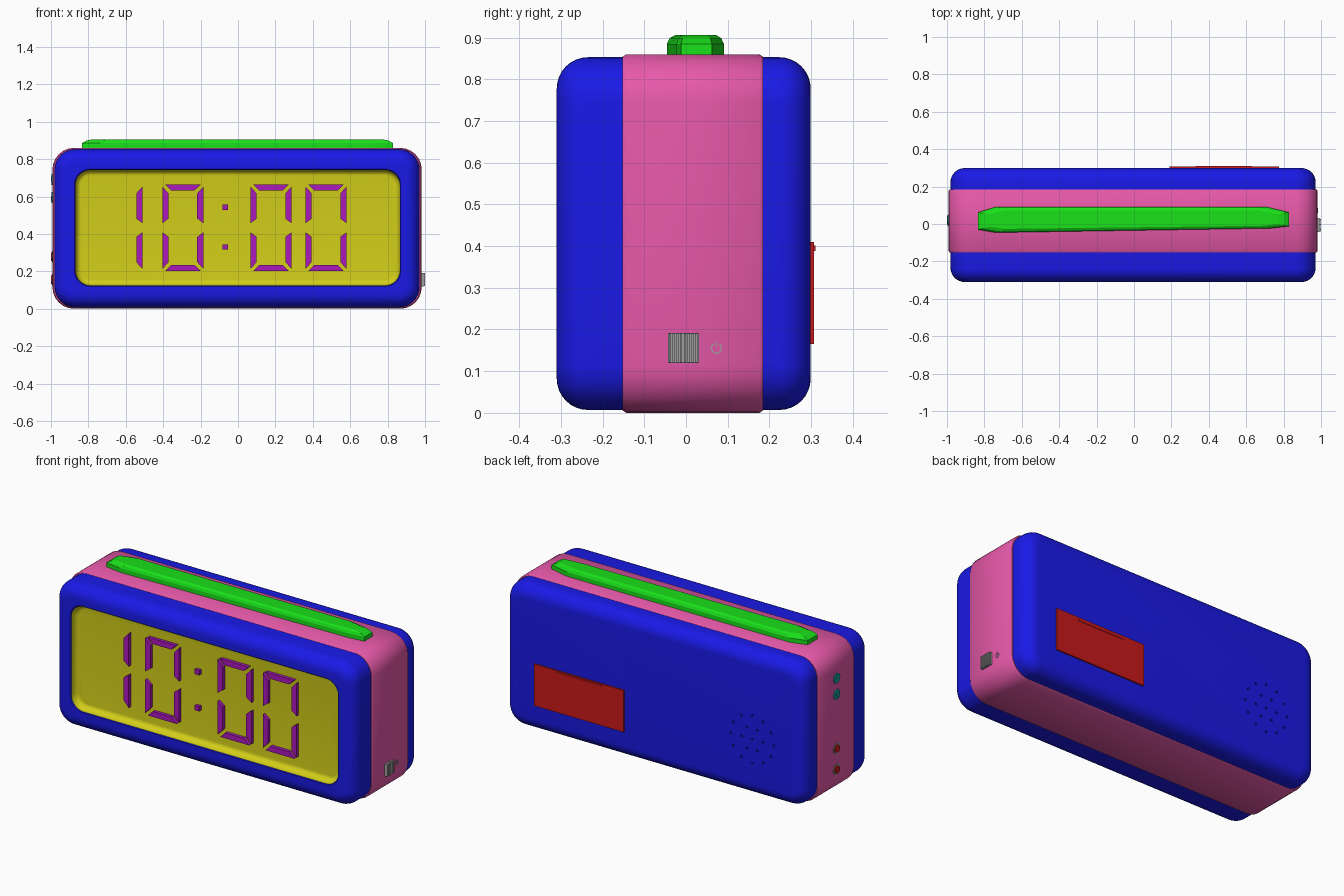
import bpy, bmesh, math
from math import sin, cos, pi

if "Cube" in bpy.data.objects:
    bpy.data.objects.remove(bpy.data.objects["Cube"])

MATS = {}
CX, CZ = -0.005, 0.43


def finish(name, bm, color):
    bmesh.ops.recalc_face_normals(bm, faces=bm.faces)
    me = bpy.data.meshes.new(name)
    bm.to_mesh(me)
    bm.free()
    ob = bpy.data.objects.new(name, me)
    bpy.context.collection.objects.link(ob)
    if color:
        if color not in MATS:
            MATS[color] = bpy.data.materials.new("mat_%d" % len(MATS))
            MATS[color].diffuse_color = (*color, 1)
        me.materials.append(MATS[color])
    return ob


def smooth(ob, angle=35):
    bpy.ops.object.select_all(action='DESELECT')
    ob.select_set(True)
    bpy.context.view_layer.objects.active = ob
    bpy.ops.object.shade_smooth_by_angle(angle=math.radians(angle))


def add_loft(bm, rings):
    vs = [[bm.verts.new(p) for p in r] for r in rings]
    n = len(vs[0])
    for a, b in zip(vs, vs[1:]):
        for i in range(n):
            bm.faces.new((a[i], a[(i + 1) % n], b[(i + 1) % n], b[i]))
    bm.faces.new(vs[0])
    bm.faces.new(vs[-1])


def loft(name, rings, color):
    bm = bmesh.new()
    add_loft(bm, rings)
    return finish(name, bm, color)


def prisms(name, polys, axis, a, b, color):
    """Extrude 2D outlines along one axis from a to b."""
    place = {'x': lambda u, v, w: (w, u, v), 'y': lambda u, v, w: (u, w, v),
             'z': lambda u, v, w: (u, v, w)}[axis]
    bm = bmesh.new()
    for p in polys:
        add_loft(bm, [[place(u, v, w) for u, v in p] for w in (a, b)])
    return finish(name, bm, color)


def rrect(y, hx, hz, r, cx=CX, cz=CZ, n=8):
    """Rounded rectangle ring in the xz plane."""
    pts = []
    for k, (sx, sz) in enumerate(((1, 1), (-1, 1), (-1, -1), (1, -1))):
        for i in range(n + 1):
            t = (k + i / n) * pi / 2
            pts.append((cx + sx * (hx - r) + r * cos(t), y, cz + sz * (hz - r) + r * sin(t)))
    return pts


def circle(u, v, r, n=24, start=0):
    return [(u + r * cos(start + 2 * pi * i / n), v + r * sin(start + 2 * pi * i / n)) for i in range(n)]


def box(u0, u1, v0, v1):
    return [(u0, v0), (u1, v0), (u1, v1), (u0, v1)]


BLUE, PINK, GREEN = (0.01, 0.01, 0.8), (0.8, 0.1, 0.4), (0.01, 0.75, 0.01)
YELLOW, PURPLE, RED = (0.65, 0.62, 0.01), (0.4, 0.01, 0.5), (0.6, 0.01, 0.01)
TEAL, GREY = (0.01, 0.4, 0.4), (0.35, 0.35, 0.35)

# Body shell with rounded front and back edges and a pocket for the display
HX, HZ, R, E, F, B = 0.976, 0.423, 0.11, 0.075, -0.31, 0.299
steps = [i / 8 * pi / 2 for i in range(9)]
rings = [rrect(B - E + E * cos(t), HX - E + E * sin(t), HZ - E + E * sin(t), R - E + E * sin(t)) for t in steps]
rings += [rrect(F + E - E * sin(t), HX - E + E * cos(t), HZ - E + E * cos(t), R - E + E * cos(t)) for t in steps]
SX, SZ, SR, SC = 0.868, 0.309, 0.08, (-0.002, 0.433)
rings += [rrect(F, SX + 0.004, SZ + 0.004, SR, *SC), rrect(F + 0.004, SX, SZ, SR, *SC),
          rrect(-0.25, SX, SZ, SR, *SC)]
body = loft("body_shell", rings, BLUE)

# Speaker holes cut into the back
holes = [circle(-0.64, 0.343, 0.007, 10)]
for count, rad in ((6, 0.07), (12, 0.14)):
    holes += [circle(u, v, 0.007, 10) for u, v in circle(-0.64, 0.343, rad, count)]
cutter = prisms("speaker_hole_cutter", holes, 'y', 0.27, 0.33, None)
cutter.hide_render = True
mod = body.modifiers.new("speaker_holes", 'BOOLEAN')
mod.object, mod.operation, mod.solver = cutter, 'DIFFERENCE', 'EXACT'
bpy.context.view_layer.objects.active = body
bpy.ops.object.modifier_apply(modifier=mod.name)
bpy.data.objects.remove(cutter)
smooth(body)

# Middle band
band = [rrect(y, 0.987 - d, 0.43 - d, 0.115 - d, n=6)
        for y, d in ((-0.152, 0.015), (-0.152, 0.006), (-0.143, 0), (0.176, 0), (0.185, 0.006), (0.185, 0.015))]
smooth(loft("middle_band", band, PINK))

# Display panel with a coved rim
panel = [rrect(-0.24, SX, SZ, SR, *SC)]
for t in steps:
    d = 0.03 * (1 - cos(t))
    panel.append(rrect(-0.3055 + 0.04 * sin(t), SX - d, SZ - d, SR - d, *SC))
smooth(loft("display_panel", panel, YELLOW))

# Display segments: one bar and one upright, mirrored around the digit
W, H = 0.219, 0.866
bar = [(0.016, 0.663), (0.203, 0.663), (0.17, 0.631), (0.049, 0.631)]
upright = [(0, 0.652), (0.033, 0.617), (0.033, 0.482), (0, 0.457)]
flip_u = lambda p: [(W - u, v) for u, v in p]
flip_v = lambda p: [(u, H - v) for u, v in p]
right_side = [flip_u(upright), flip_v(flip_u(upright))]
full = right_side + [bar, flip_v(bar), upright, flip_v(upright)]
digits = (("first", -0.73, right_side), ("second", -0.404, full),
          ("third", 0.067, full), ("fourth", 0.361, full))
for label, x0, segs in digits:
    prisms(label + "_digit_segments", [[(u + x0, v) for u, v in s] for s in segs],
           'y', -0.26, -0.285, PURPLE)
prisms("colon_dots", [box(-0.082, -0.053, z - 0.014, z + 0.014) for z in (0.33, 0.542)],
       'y', -0.26, -0.285, PURPLE)

# Snooze bar on top, with tapered ends and chamfered top edge
outline = [(-0.835, -0.03), (-0.74, -0.046), (0.73, -0.023), (0.83, -0.012),
           (0.83, 0.062), (0.71, 0.091), (-0.74, 0.091), (-0.835, 0.062)]
inset = lambda s, t: [(u * s, 0.025 + (v - 0.025) * t) for u, v in outline]
loft("snooze_bar", [[(u, v, z) for u, v in inset(s, t)]
                    for z, s, t in ((0.83, 1, 1), (0.885, 1, 1), (0.899, 0.97, 0.9), (0.906, 0.93, 0.72))], GREEN)

# Battery cover with a finger tab
prisms("battery_cover", [box(0.19, 0.775, 0.165, 0.41)], 'y', 0.285, 0.307, RED)
prisms("battery_cover_tab", [box(0.33, 0.63, 0.388, 0.402)], 'y', 0.3, 0.31, RED)

# Ribbed slide switch on the right side
prisms("slide_switch", [box(-0.043, 0.031, 0.12, 0.191)], 'x', 0.96, 0.991, GREY)
prisms("slide_switch_ribs", [box(-0.041 + i * 0.009, -0.036 + i * 0.009, 0.121, 0.19) for i in range(8)],
       'x', 0.98, 1.0, GREY)

# Power mark: open ring and short bar
arc = [pi / 2 + 0.6 + (2 * pi - 1.2) * i / 16 for i in range(17)]
ring = [(0.073 + r * cos(t), 0.155 + r * sin(t))
        for r, ts in ((0.0135, arc), (0.0105, arc[::-1])) for t in ts]
prisms("power_mark", [ring, box(0.0715, 0.0745, 0.157, 0.173)], 'x', 0.975, 0.984, GREY)

# Left side: two setting buttons with arrow caps, two ringed push buttons
for label, z, start in (("upper", 0.69, pi / 2), ("lower", 0.595, -pi / 2)):
    smooth(prisms(label + "_setting_button", [circle(0.02, z, 0.029)], 'x', -0.97, -0.997, TEAL))
    prisms(label + "_setting_arrow", [circle(0.02, z, 0.018, 3, start)], 'x', -0.99, -1.001, TEAL)
for label, z in (("upper", 0.278), ("lower", 0.155)):
    smooth(prisms(label + "_button_ring", [circle(0.02, z, 0.031)], 'x', -0.97, -0.995, GREY))
    smooth(prisms(label + "_push_button", [circle(0.02, z, 0.022)], 'x', -0.97, -1.001, RED))

for m in bpy.data.materials:
    if m.users and not m.is_grease_pencil:
        m.use_nodes = True
        m.node_tree.nodes["Principled BSDF"].inputs["Base Color"].default_value = m.diffuse_color
